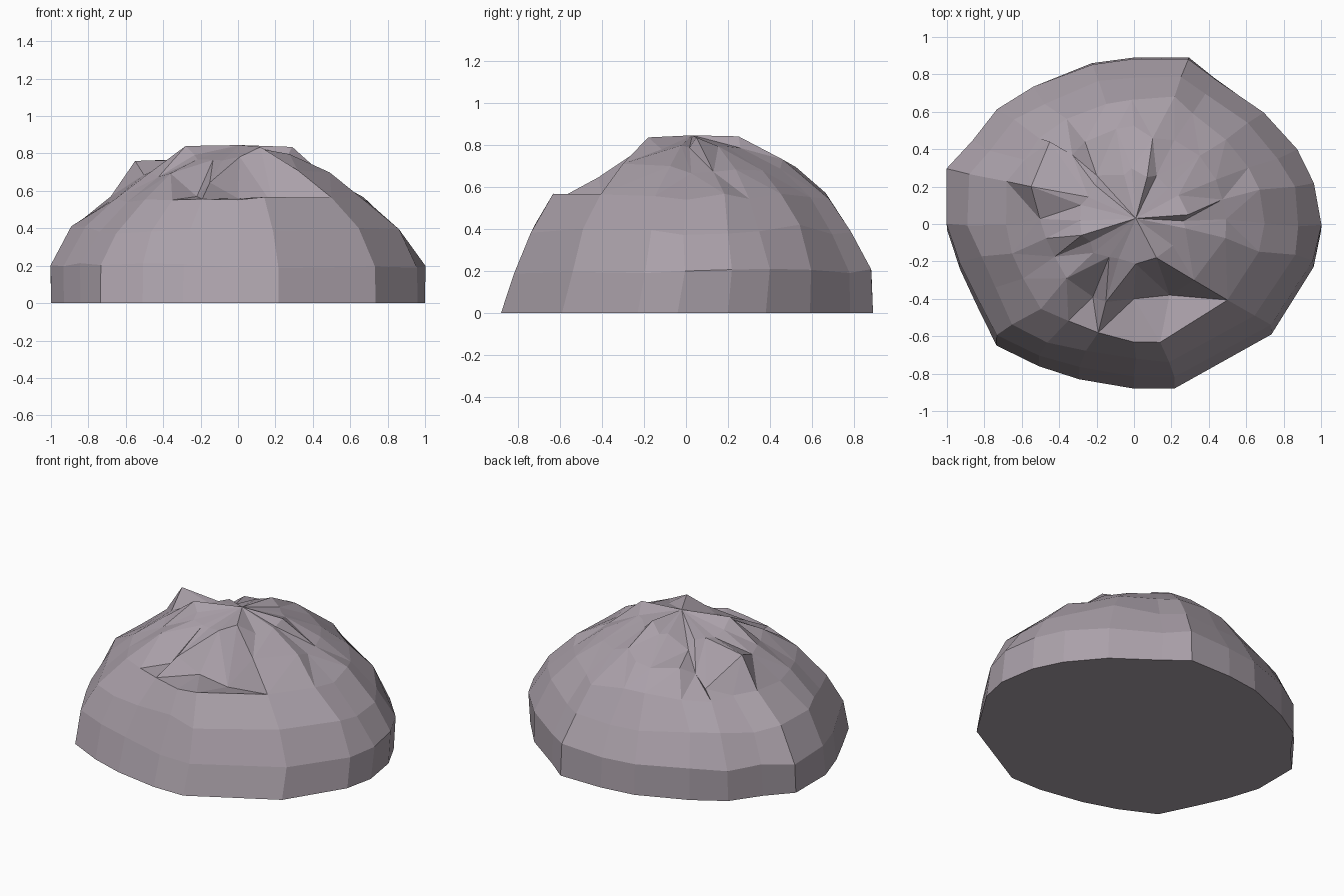
import bpy
import bmesh
import random
from mathutils import Vector

random.seed(7)

cube = bpy.data.objects.get("Cube")
if cube:
    bpy.data.objects.remove(cube, do_unlink=True)

# Single stone colour
stone = bpy.data.materials.new("mauve grey stone")
stone.use_nodes = True
colour = (0.4, 0.35, 0.395, 1)
stone.diffuse_color = colour
stone.node_tree.nodes["Principled BSDF"].inputs["Base Color"].default_value = colour

# Uneven footprint, anticlockwise from the left side
outline = [
    (1.02, -.04), (.98, .2), (.89, .38), (.71, .59), (.44, .78), (.3, .89),
    (0, .89), (-.23, .86), (-.55, .73), (-.75, .61), (-.88, .43), (-1.02, .28),
    (-1.02, -.03), (-.95, -.24), (-.86, -.43), (-.75, -.65), (-.52, -.76),
    (-.3, -.83), (0, -.88), (.22, -.88), (.75, -.59), (.98, -.23),
]

# Rings: scale in x, scale in y, shift in y, height, sideways and height jitter
rings = [
    (.98, 1, 0, 0, 0, 0),
    (.98, .96, .03, .2, .004, .015),
    (.87, .86, .025, .395, .012, .025),
    (.68, .73, .025, .555, .015, .02),
    (.48, .53, .035, .68, .02, .02),
    (.27, .28, .035, .775, .015, .015),
]

# Knobs and dents on the crown
features = [
    (-.28, -.06, .84), (.12, -.18, .835), (.29, .05, .835), (.07, .25, .84),
    (.1, .46, .73), (-.55, .2, .76), (.32, -.3, .71),
    (-.2, .26, .72), (-.33, .37, .64), (-.45, .44, .6),
    (-.22, -.39, .57), (0, -.4, .56), (.19, -.38, .52),
]


def jitter(amount):
    return random.uniform(-amount, amount)


def ring_point(x, y, ring):
    sx, sy, shift, height, side, rise = ring
    return Vector((x * sx + jitter(side), y * sy + shift + jitter(side), height + jitter(rise)))


bm = bmesh.new()
loops = [[bm.verts.new(ring_point(x, y, ring)) for x, y in outline] for ring in rings]
apex = bm.verts.new((.01, .03, .845))

# Snap the nearest free crown point to each feature and ease its neighbours along
crown_points = loops[-1] + loops[-2]
for feature in map(Vector, features):
    nearest = min(crown_points, key=lambda v: (v.co.xy - feature.xy).length)
    crown_points.remove(nearest)
    lift = feature.z - nearest.co.z
    for v in crown_points:
        v.co.z += lift * .5 * max(0, 1 - (v.co.xy - feature.xy).length / .15)
    nearest.co = feature

# Walls between rings, spokes at the top and a flat underside
count = len(outline)
for i in range(count):
    j = (i + 1) % count
    for low, high in zip(loops, loops[1:]):
        bm.faces.new((low[i], low[j], high[j], high[i]))
    bm.faces.new((loops[-1][i], loops[-1][j], apex))
bm.faces.new(list(reversed(loops[0])))

# Facet the crown so the ridges read as broken rock
crown = [f for f in bm.faces if len(f.verts) == 4 and f.calc_center_median().z > .5]
bmesh.ops.triangulate(bm, faces=crown, quad_method='SHORT_EDGE')
bmesh.ops.recalc_face_normals(bm, faces=bm.faces[:])

mesh = bpy.data.meshes.new("rock_mound")
bm.to_mesh(mesh)
bm.free()
mesh.materials.append(stone)
rock = bpy.data.objects.new("rock_mound", mesh)
bpy.context.collection.objects.link(rock)
